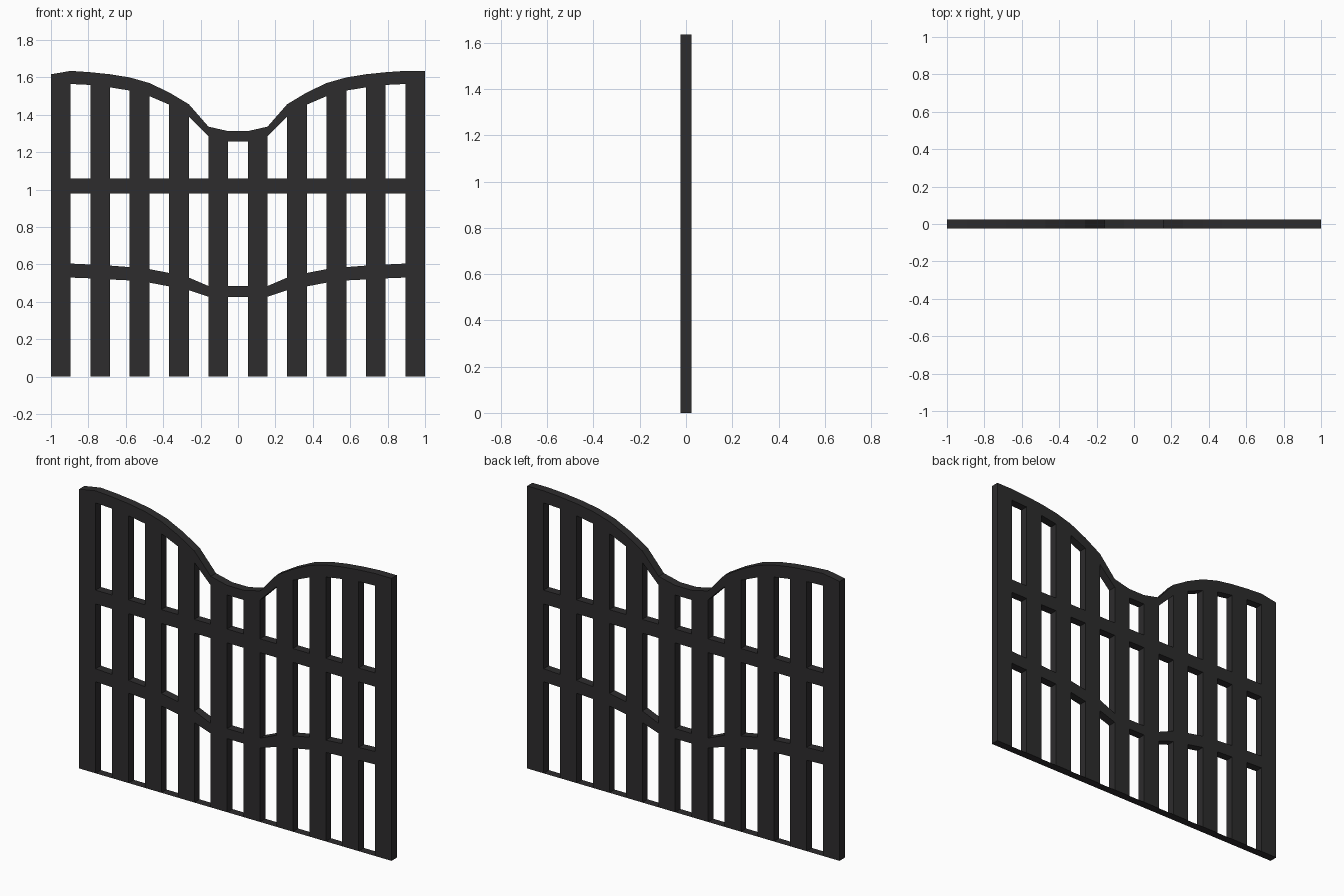
import bpy, bmesh

if "Cube" in bpy.data.objects:
    bpy.data.objects.remove(bpy.data.objects["Cube"])

HALF = 0.024          # half thickness
N = 19                # 10 pickets and 9 gaps, equal widths

# heights at the picket edges, outer edge to centre (mirrored in x)
top_hi = [1.635, 1.635, 1.628, 1.617, 1.60, 1.57, 1.52, 1.457, 1.337, 1.313]
top_lo = [1.565, 1.565, 1.56, 1.547, 1.53, 1.50, 1.455, 1.39, 1.285, 1.257]
low_hi = [0.605, 0.605, 0.60, 0.594, 0.586, 0.575, 0.555, 0.53, 0.485, 0.484]
low_lo = [0.53, 0.53, 0.526, 0.52, 0.515, 0.503, 0.483, 0.463, 0.428, 0.426]
mid_hi, mid_lo = 1.06, 0.98


def levels(i):
    j = min(i, N - i)
    top = 1.617 if i == 0 else top_hi[j]      # left corner is slightly lower
    return [0, low_lo[j], low_hi[j], mid_lo, mid_hi, top_lo[j], top]


def finish(bm, name):
    mesh = bpy.data.meshes.new(name)
    bmesh.ops.recalc_face_normals(bm, faces=bm.faces)
    bm.to_mesh(mesh)
    bm.free()
    mesh.materials.append(iron)
    obj = bpy.data.objects.new(name, mesh)
    bpy.context.collection.objects.link(obj)
    return obj


iron = bpy.data.materials.new("dark_iron")
iron.diffuse_color = (0.026, 0.025, 0.026, 1)
iron.use_nodes = True
iron.node_tree.nodes["Principled BSDF"].inputs["Base Color"].default_value = iron.diffuse_color
edge_x = [-1 + 2 * i / N for i in range(N + 1)]

# gate panel: pickets fill whole columns, gaps keep only the three rails
bm = bmesh.new()
grid = [[bm.verts.new((x, -HALF, z)) for z in levels(i)] for i, x in enumerate(edge_x)]
for i in range(N):
    for k in range(6):
        if i % 2 == 0 or k % 2 == 1:
            bm.faces.new((grid[i][k], grid[i + 1][k], grid[i + 1][k + 1], grid[i][k + 1]))
ext = bmesh.ops.extrude_face_region(bm, geom=bm.faces[:], use_keep_orig=True)
back = [v for v in ext["geom"] if isinstance(v, bmesh.types.BMVert)]
bmesh.ops.translate(bm, verts=back, vec=(0, 2 * HALF, 0))
finish(bm, "gate_panel")

# flat sill closing the bottom of each gap
bm = bmesh.new()
for i in range(1, N, 2):
    a, b = edge_x[i], edge_x[i + 1]
    bm.faces.new([bm.verts.new((x, y, 0)) for x, y in
                  ((a, -HALF), (b, -HALF), (b, HALF), (a, HALF))])
finish(bm, "bottom_sill")
